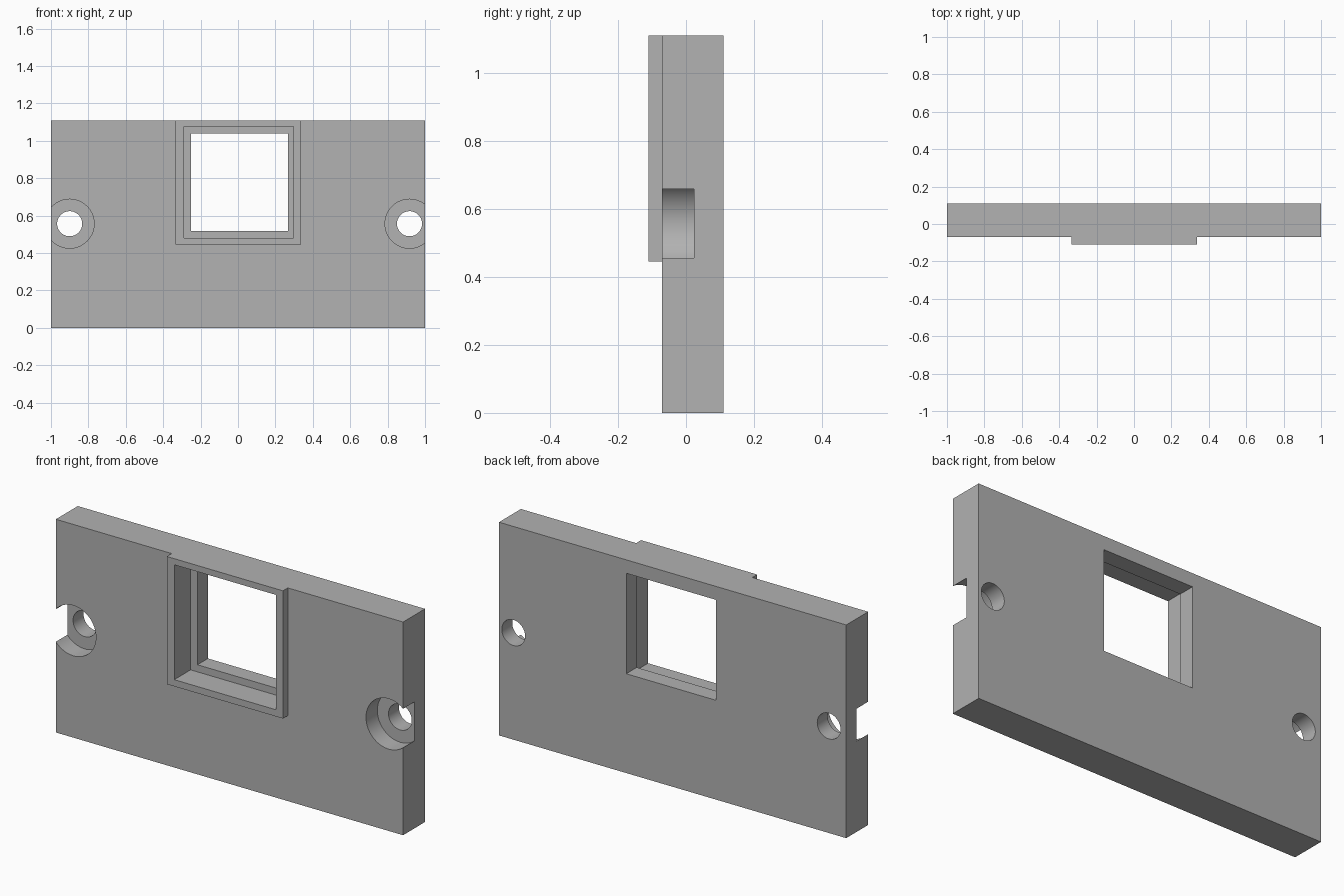
import bpy, math

cube = bpy.data.objects.get("Cube")
if cube:
    bpy.data.objects.remove(cube, do_unlink=True)

FRONT, LEDGE, BACK = -0.07, 0.024, 0.11
BOSS_FRONT = -0.11
HEIGHT = 1.11
HOLE_Z = 0.557

grey = bpy.data.materials.new("plain grey")
grey.use_nodes = True
colour = (0.445, 0.445, 0.445, 1)
grey.diffuse_color = colour
grey.node_tree.nodes["Principled BSDF"].inputs["Base Color"].default_value = colour


def box(name, x, y, z):
    """Box from (min, max) pairs."""
    bpy.ops.mesh.primitive_cube_add(
        size=1, location=[sum(p) / 2 for p in (x, y, z)])
    ob = bpy.context.object
    ob.name = name
    ob.scale = [p[1] - p[0] for p in (x, y, z)]
    bpy.ops.object.transform_apply(location=True, rotation=True, scale=True)
    ob.data.materials.append(grey)
    return ob


def rod(name, x, radius, y):
    """Cylinder lying along y."""
    bpy.ops.mesh.primitive_cylinder_add(
        vertices=64, radius=radius, depth=y[1] - y[0],
        location=(x, sum(y) / 2, HOLE_Z), rotation=(math.pi / 2, 0, 0))
    ob = bpy.context.object
    ob.name = name
    bpy.ops.object.transform_apply(location=True, rotation=True, scale=True)
    ob.data.materials.append(grey)
    return ob


def combine(body, tool, operation):
    """Apply a boolean and discard the tool."""
    mod = body.modifiers.new(tool.name, "BOOLEAN")
    mod.operation, mod.solver, mod.object = operation, "EXACT", tool
    bpy.ops.object.select_all(action="DESELECT")
    bpy.context.view_layer.objects.active = body
    body.select_set(True)
    bpy.ops.object.modifier_apply(modifier=mod.name)
    bpy.data.objects.remove(tool, do_unlink=True)


# Plate with the raised window frame
plate = box("mounting_plate", (-1, 1), (FRONT, BACK), (0, HEIGHT))
frame = box("window_frame", (-0.333, 0.336), (BOSS_FRONT, 0), (0.445, HEIGHT))
combine(plate, frame, "UNION")

# Stepped window: wide recess in front, smaller opening behind
recess = box("window_recess", (-0.29, 0.296), (-0.3, LEDGE), (0.48, 1.078))
combine(plate, recess, "DIFFERENCE")
opening = box("window_opening", (-0.25, 0.267), (-0.3, 0.3), (0.517, 1.04))
combine(plate, opening, "DIFFERENCE")

# Counterbored screw holes that break through the plate ends
for x in (-0.9, 0.917):
    combine(plate, rod("counterbore", x, 0.131, (-0.3, LEDGE)), "DIFFERENCE")
    combine(plate, rod("screw_hole", x, 0.067, (-0.3, 0.3)), "DIFFERENCE")

bpy.ops.object.shade_smooth_by_angle(angle=math.radians(30))
